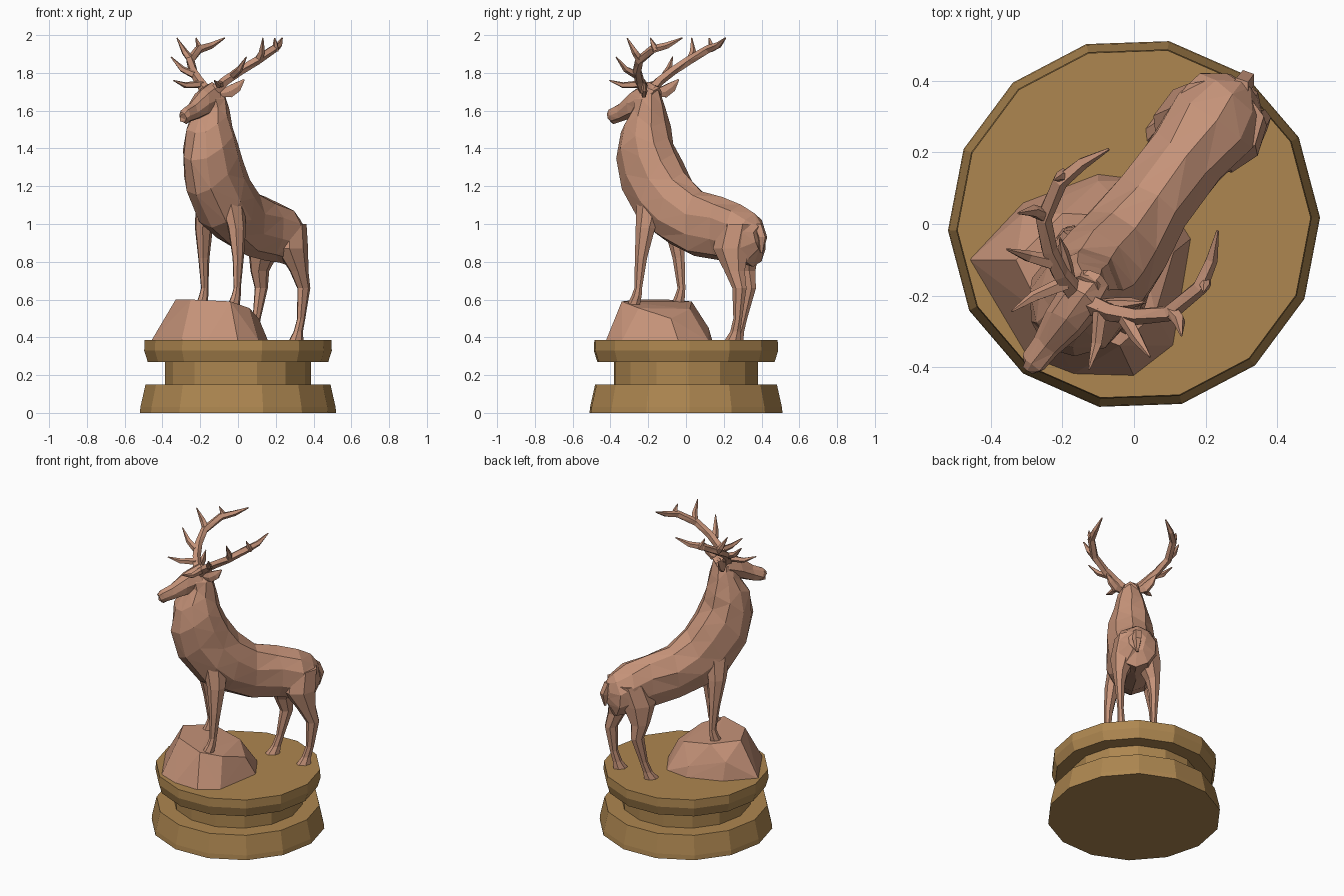
import bpy, bmesh, math, random
from mathutils import Vector, Matrix

random.seed(4)
# Deer frame: local (along, side, z); the animal faces diagonally to front left
FWD, SIDE, UP = Vector((-.6, -.8, 0)), Vector((.8, -.6, 0)), Vector((0, 0, 1))
OFFSET = SIDE * .008


def material(name, rgb):
    m = bpy.data.materials.new(name)
    m.diffuse_color = (*rgb, 1)
    return m


HIDE = material("bronze", (.56, .29, .19))
WOOD = material("wood", (.42, .24, .08))


def finish(name, bm, mat, deer=True, tri=True):
    if deer:
        for v in bm.verts:
            v.co = FWD * v.co.x + SIDE * v.co.y + UP * v.co.z + OFFSET
    bmesh.ops.recalc_face_normals(bm, faces=bm.faces[:])
    if tri:
        bmesh.ops.triangulate(bm, faces=bm.faces[:])
    me = bpy.data.meshes.new(name)
    bm.to_mesh(me)
    bm.free()
    me.materials.append(mat)
    ob = bpy.data.objects.new(name, me)
    bpy.context.collection.objects.link(ob)
    return ob


def skin(bm, rings):
    # Bridge successive rings of points and cap both ends
    vs = [[bm.verts.new(p) for p in r] for r in rings]
    n = len(vs[0])
    for r, q in zip(vs, vs[1:]):
        for i in range(n):
            j = (i + 1) % n
            bm.faces.new((r[i], r[j], q[j], q[i]))
    bm.faces.new(vs[0])
    bm.faces.new(vs[-1])


def slab_loft(name, sections, sides, jitter):
    # Each section: top along, top z, bottom along, bottom z, half width
    rings = []
    for at, zt, ab, zb, w in sections:
        top, bot = Vector((at, 0, zt)), Vector((ab, 0, zb))
        mid, half = (top + bot) / 2, (top - bot) / 2
        ring = []
        for i in range(sides):
            t = math.tau * i / sides
            p = mid + half * math.cos(t) + Vector((0, w * math.sin(t), 0))
            ring.append(p + Vector([random.uniform(-jitter, jitter) for _ in range(3)]))
        rings.append(ring)
    bm = bmesh.new()
    skin(bm, rings)
    return finish(name, bm, HIDE)


def tube(bm, pts, sides=6, flat=1.0, level=False, mirror=1):
    # Points: along, side, z, radius; level keeps the rings horizontal
    cs = [Vector((p[0], p[1] * mirror, p[2])) for p in pts]
    rings = []
    for k, c in enumerate(cs):
        t = (cs[min(k + 1, len(cs) - 1)] - cs[max(k - 1, 0)]).normalized()
        if level:
            n1, n2 = Vector((0, 1, 0)), Vector((1, 0, 0))
        else:
            n1 = t.cross(UP).normalized()
            n2 = n1.cross(t)
        r = pts[k][3]
        rings.append([c + n1 * r * flat * math.cos(math.tau * i / sides)
                      + n2 * r * math.sin(math.tau * i / sides) for i in range(sides)])
    skin(bm, rings)


# Turned plinth: fourteen-sided stepped profile
bm = bmesh.new()
profile = [(.52, 0), (.517, .03), (.49, .15), (.388, .15), (.388, .27),
           (.478, .27), (.497, .33), (.494, .385)]
skin(bm, [[Vector((r * math.cos(math.tau * i / 14 + .035),
                   r * math.sin(math.tau * i / 14 + .035), z)) for i in range(14)]
          for r, z in profile])
finish("plinth", bm, WOOD, deer=False, tri=False)

# Rock under the front feet
bm = bmesh.new()
rock = [(-.46, -.1, .38), (-.3, -.37, .38), (-.17, -.42, .38), (0, -.425, .38),
        (.11, -.34, .38), (.16, -.04, .38), (.06, .12, .38), (-.1, .14, .38), (-.31, .06, .38),
        (-.33, -.1, .6), (-.25, -.26, .6), (-.04, -.34, .59), (.06, -.25, .555),
        (.11, -.08, .5), (.0, .02, .55), (-.2, .03, .59), (-.1, .12, .45), (-.31, .03, .5)]
for p in rock:
    bm.verts.new(p)
bmesh.ops.convex_hull(bm, input=bm.verts[:])
finish("rock", bm, HIDE, deer=False)

# Trunk and neck in one loft
slab_loft("body", [
    (-.495, 1.0, -.50, .86, .05), (-.455, 1.05, -.45, .78, .115),
    (-.37, 1.105, -.35, .79, .14), (-.24, 1.145, -.24, .81, .118),
    (-.10, 1.18, -.06, .83, .115), (.01, 1.27, .10, .90, .138),
    (.07, 1.37, .25, .98, .15), (.11, 1.46, .38, 1.15, .148),
    (.135, 1.54, .42, 1.33, .135), (.15, 1.62, .405, 1.48, .11),
    (.17, 1.70, .34, 1.57, .08), (.20, 1.73, .33, 1.62, .06)], 10, .007)

# Head from poll to muzzle
slab_loft("head", [
    (.17, 1.72, .22, 1.60, .05), (.24, 1.755, .27, 1.575, .07),
    (.33, 1.71, .35, 1.56, .062), (.42, 1.645, .42, 1.54, .042),
    (.485, 1.615, .47, 1.53, .036), (.505, 1.59, .49, 1.54, .024)], 8, .004)

# Legs
legs = {
    "front_left_leg": [(.17, .08, 1.12, .08), (.175, .115, .98, .058), (.19, .135, .82, .036),
                       (.205, .14, .66, .023), (.215, .14, .62, .03), (.235, .14, .575, .038)],
    "front_right_leg": [(.17, -.08, 1.12, .08), (.16, -.115, .98, .058), (.14, -.13, .82, .036),
                        (.125, -.135, .66, .023), (.135, -.135, .62, .03), (.15, -.135, .575, .038)],
    "hind_left_leg": [(-.38, .055, 1.0, .10), (-.36, .075, .87, .105), (-.40, .095, .75, .06),
                      (-.435, .1, .66, .042), (-.42, .095, .5, .026), (-.40, .09, .43, .03),
                      (-.38, .09, .38, .048)],
    "hind_right_leg": [(-.36, -.055, 1.0, .10), (-.32, -.075, .87, .105), (-.32, -.105, .75, .06),
                       (-.34, -.11, .66, .042), (-.30, -.11, .5, .026), (-.275, -.11, .43, .03),
                       (-.25, -.11, .38, .048)],
}
for name, pts in legs.items():
    bm = bmesh.new()
    tube(bm, pts, 7, flat=.75, level=True)
    finish(name, bm, HIDE)

# Short tail
bm = bmesh.new()
tube(bm, [(-.48, 0, 1.0, .03), (-.51, 0, .93, .028), (-.505, 0, .85, .008)], 5, level=True)
finish("tail", bm, HIDE)

# Antlers and ears, mirrored across the deer
beam = [(.25, .035, 1.71, .03), (.235, .09, 1.76, .026), (.20, .155, 1.81, .024),
        (.14, .22, 1.865, .024), (.03, .245, 1.925, .023), (-.05, .225, 1.945, .018),
        (-.125, .19, 1.985, .004)]
tines = [[(.245, .06, 1.74, .022), (.33, .11, 1.735, .016), (.40, .135, 1.76, .003)],
         [(.225, .13, 1.79, .022), (.25, .19, 1.82, .017), (.27, .25, 1.885, .003)],
         [(.13, .22, 1.865, .022), (.14, .255, 1.91, .018), (.17, .285, 1.985, .003)],
         [(.01, .245, 1.92, .022), (.02, .255, 1.95, .014), (.035, .26, 1.985, .003)]]
ear = [(.235, .045, 1.69, .018), (.205, .09, 1.70, .036), (.18, .12, 1.725, .03),
       (.155, .15, 1.765, .004)]
for label, m in (("left", 1), ("right", -1)):
    bm = bmesh.new()
    for pts in [beam] + tines:
        tube(bm, pts, 5, mirror=m)
    finish(label + "_antler", bm, HIDE)
    bm = bmesh.new()
    tube(bm, ear, 6, flat=.5, mirror=m)
    finish(label + "_ear", bm, HIDE)
